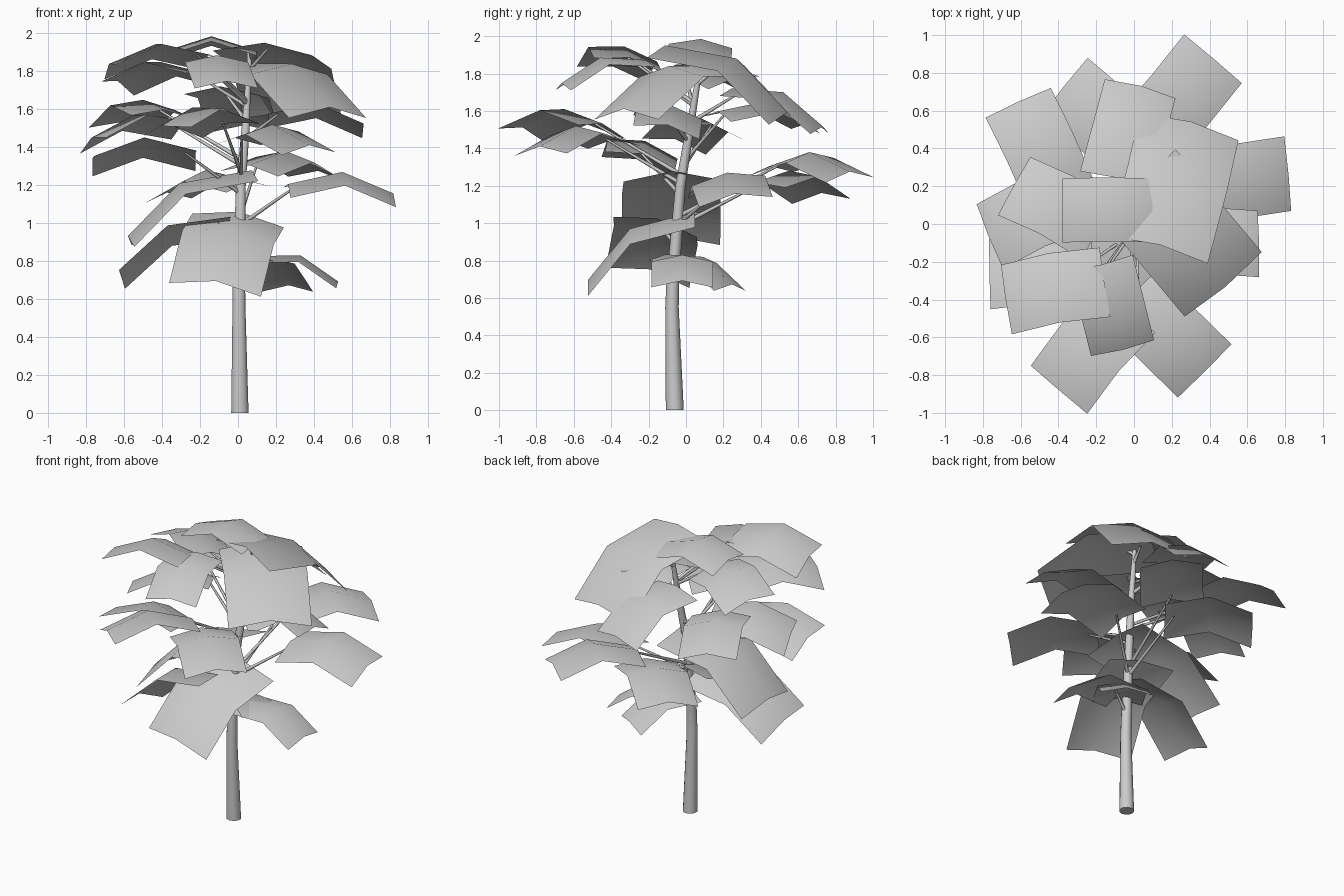
import bpy
import bmesh
from math import radians
from mathutils import Matrix, Vector

if "Cube" in bpy.data.objects:
    bpy.data.objects.remove(bpy.data.objects["Cube"], do_unlink=True)

GREY = (0.6, 0.6, 0.6, 1)
grey = bpy.data.materials.new("plain grey")
grey.use_nodes = True
grey.diffuse_color = GREY
grey.node_tree.nodes["Principled BSDF"].inputs["Base Color"].default_value = GREY


def finish(bm, name):
    """Turn a bmesh into a smooth shaded grey object."""
    mesh = bpy.data.meshes.new(name)
    bm.to_mesh(mesh)
    bm.free()
    mesh.materials.append(grey)
    obj = bpy.data.objects.new(name, mesh)
    bpy.context.collection.objects.link(obj)
    bpy.ops.object.select_all(action="DESELECT")
    obj.select_set(True)
    bpy.context.view_layer.objects.active = obj
    bpy.ops.object.shade_smooth_by_angle(angle=radians(60))


def add_tube(bm, path, radii, sides):
    """Loft circles along a path, each one square to the path."""
    rings = []
    for i, (point, radius) in enumerate(zip(path, radii)):
        along = path[min(i + 1, len(path) - 1)] - path[max(i - 1, 0)]
        turn = Vector((0, 0, 1)).rotation_difference(along)
        if i == 0 and sides > 6:
            turn.identity()
        place = Matrix.Translation(point) @ turn.to_matrix().to_4x4()
        circle = bmesh.ops.create_circle(bm, segments=sides, radius=radius, matrix=place)
        rings.append(circle["verts"])
    for low, high in zip(rings, rings[1:]):
        for k in range(sides):
            n = (k + 1) % sides
            bm.faces.new((low[k], low[n], high[n], high[k]))
    bm.faces.new(reversed(rings[0]))
    bm.faces.new(rings[-1])


# Trunk: a tapering stem that leans back above a slight bend
trunk_path = [Vector(p) for p in (
    (0.01, -0.06, 0), (0.005, -0.075, 0.55), (0.005, -0.07, 0.7),
    (0.015, -0.03, 1.2), (0.04, 0.02, 1.5), (0.06, 0.08, 1.86))]
bm = bmesh.new()
add_tube(bm, trunk_path, (0.048, 0.036, 0.034, 0.027, 0.022, 0.012), 10)
finish(bm, "trunk")


def trunk_at(height):
    """Point on the trunk's centre line at a height."""
    for low, high in zip(trunk_path, trunk_path[1:]):
        if height <= high.z:
            return low.lerp(high, (height - low.z) / (high.z - low.z))
    return trunk_path[-1].copy()


LENGTH, WIDTH = 0.56, 0.40
END_DROP, SIDE_DROP = 0.09, 0.045


def leaf_point(u, v):
    """Point of the arched leaf sheet, u along and v across, from -1 to 1."""
    return Vector((u * LENGTH / 2, v * WIDTH / 2, -END_DROP * u * u - SIDE_DROP * v * v))


def add_leaf(name, x, y, z, heading, pitch, roll, size):
    """One leaf sheet, folded both ways, and the twig that carries it."""
    place = (Matrix.Translation((x, y, z))
             @ Matrix.Rotation(radians(heading), 4, "Z")
             @ Matrix.Rotation(radians(pitch), 4, "Y")
             @ Matrix.Rotation(radians(roll), 4, "X")
             @ Matrix.Scale(size, 4))
    bm = bmesh.new()
    rows = [[bm.verts.new(place @ leaf_point(u, v)) for v in (-1, 0, 1)]
            for u in (-1, 0, 1)]
    for a, b in zip(rows, rows[1:]):
        for k in range(2):
            bm.faces.new((a[k], b[k], b[k + 1], a[k + 1]))
    finish(bm, name)

    tip = place @ (leaf_point(-0.8, 0) - Vector((0, 0, 0.03)))
    root = trunk_at(tip.z - 0.04 - 0.45 * (tip - trunk_at(tip.z)).length)
    bm = bmesh.new()
    add_tube(bm, [root, tip], (0.012, 0.006), 6)
    finish(bm, name.replace("leaf", "twig"))


# Leaves: centre x, y, z, heading, downward pitch, roll, size
crown = [
    (-0.14, 0.08, 1.985, 180, 0, 4, 0.85),
    (-0.43, -0.33, 1.945, 190, 5, 12, 0.95),
    (-0.11, -0.46, 1.885, -76, 15, 0, 0.86),
    (-0.41, 0.11, 1.85, 152, 5, 12, 0.9),
    (0.24, 0.27, 1.88, 76, 28, 3, 1.36),
    (0.28, -0.09, 1.84, -50, 18, 0, 1.33),
    (-0.02, 0.52, 1.7, 75, 22, 0, 0.97),
]
middle = [
    (-0.5, 0.42, 1.65, 115, 7, 4, 0.95),
    (-0.55, 0.06, 1.57, 204, 8, 13, 0.95),
    (-0.24, -0.65, 1.61, 230, 2, 11, 1),
    (0.18, -0.59, 1.52, -45, 4, 2, 1),
    (0.42, -0.08, 1.63, 0, 6, -12, 0.9),
    (-0.5, -0.22, 1.44, 182, 3, 16, 0.97),
    (0.25, 0.66, 1.38, 50, 3, 4, 1),
    (-0.17, 0.55, 1.28, 141, 6, -4, 1),
    (0.55, 0.22, 1.27, 6, 5, 8, 1),
]
lower = [
    (-0.31, -0.08, 1.21, 181, 28, -1, 1.32),
    (-0.38, -0.15, 0.98, 184, 25, 15, 1.15),
    (-0.05, -0.3, 0.97, -102, 32, -10, 1.23),
    (0.33, -0.02, 0.83, 0, 17, 0, 0.82),
    (0.17, 0.09, 0.82, 58, 21, 0, 0.8),
]
for tier, leaves in (("crown", crown), ("middle", middle), ("lower", lower)):
    for i, leaf in enumerate(leaves):
        add_leaf(f"{tier}_leaf_{i + 1}", *leaf)
